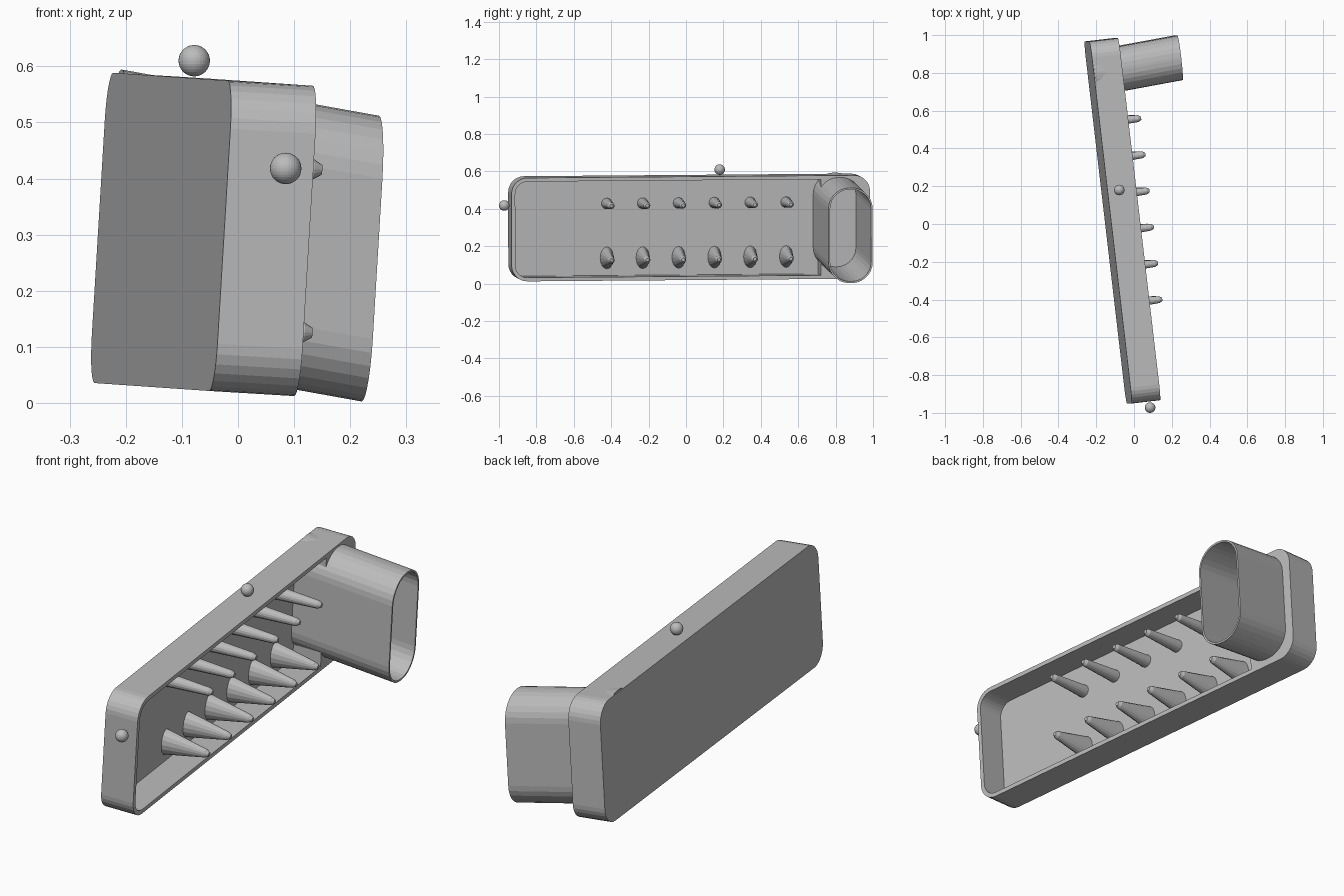
import bpy, bmesh, math
from mathutils import Vector, Matrix

if "Cube" in bpy.data.objects:
    bpy.data.objects.remove(bpy.data.objects["Cube"])

grey = bpy.data.materials.new("light_grey")
grey.diffuse_color = (0.5, 0.5, 0.5, 1)
grey.use_nodes = True
grey.node_tree.nodes["Principled BSDF"].inputs["Base Color"].default_value = grey.diffuse_color

# Leaning frame of the tray: length, height, depth (open side)
L = Vector((-0.116, 0.993, 0.008)).normalized()
H = Vector((0.06, 0.0, 0.998))
H = (H - L * H.dot(L)).normalized()
D = L.cross(H)
FRAME = Matrix((L, H, D)).transposed().to_4x4()
FRAME.translation = Vector((-0.137, 0.008, 0.305))


def rounded(l0, l1, h0, h1, radii, steps=7):
    """Rounded rectangle; radii for corners (+l+h, -l+h, -l-h, +l-h)."""
    pts = []
    corners = [(l1, h1, -1, -1), (l0, h1, 1, -1), (l0, h0, 1, 1), (l1, h0, -1, 1)]
    for i, ((l, h, sl, sh), r) in enumerate(zip(corners, radii)):
        n = steps if r else 0
        for k in range(n + 1):
            a = math.pi / 2 * (i + (k / n if n else 0))
            pts.append((l + sl * r + r * math.cos(a) if r else l,
                        h + sh * r + r * math.sin(a) if r else h))
    return pts


def loft(name, rings, helper=False):
    """Skin a list of rings of local points and cap both ends."""
    bm = bmesh.new()
    vs = [[bm.verts.new(FRAME @ Vector(p)) for p in ring] for ring in rings]
    n = len(vs[0])
    for a, b in zip(vs, vs[1:]):
        for i in range(n):
            j = (i + 1) % n
            bm.faces.new((a[i], a[j], b[j], b[i]))
    bm.faces.new(vs[0][::-1])
    bm.faces.new(vs[-1])
    bmesh.ops.recalc_face_normals(bm, faces=bm.faces)
    me = bpy.data.meshes.new(name)
    bm.to_mesh(me)
    bm.free()
    me.materials.append(grey)
    ob = bpy.data.objects.new(name, me)
    bpy.context.collection.objects.link(ob)
    ob.hide_render = helper
    if helper:
        ob.display_type = 'WIRE'
    return ob


def at(pts, d, c=(0, 0)):
    return [(l + c[0], h + c[1], d) for l, h in pts]


def cut(ob, cutter):
    mod = ob.modifiers.new("cut", 'BOOLEAN')
    mod.operation = 'DIFFERENCE'
    mod.solver = 'EXACT'
    mod.object = cutter


# Tray body with an open pocket
body = rounded(-0.965, 0.965, -0.277, 0.277, [0.085] * 4)
tray = loft("tray", [at(body, 0), at(body, 0.153)])
pocket = rounded(-0.945, 0.70, -0.257, 0.257, [0, 0.065, 0.065, 0])
cut(tray, loft("pocket_cutter", [at(pocket, 0.02), at(pocket, 0.3)], True))

# Slanted oval duct, hollow down to the tray back
inv = FRAME.inverted()
start = inv @ Vector((-0.225, 0.795, 0.34))
end = inv @ Vector((0.235, 0.88, 0.2575))


def oval(inset, t):
    c = start.lerp(end, t)
    w, h = 0.119 - inset, 0.255 - inset
    return at(rounded(-w, w, -h, h, [0.112 - inset] * 4), c.z, c)


loft("duct", [oval(0, 0.005), oval(0, 1), oval(0.009, 1), oval(0.009, 0.05)])
cut(tray, loft("duct_cutter", [oval(0.005, 0.04), oval(0.005, 1.1)], True))

# Two rows of tapered pegs: slim round upper row, wide oval lower row
for row, h, rl, rh in (("upper", 0.128, 0.03, 0.03), ("lower", -0.163, 0.037, 0.06)):
    for i in range(6):
        l = -0.436 + 0.193 * i
        rings = []
        for d, a, b in ((0.015, rl, rh), (0.215, 0.018, 0.018), (0.23, 0.009, 0.009)):
            rings.append([(l + a * math.cos(k * math.pi / 8),
                           h + b * math.sin(k * math.pi / 8), d) for k in range(16)])
        loft(f"{row}_peg_{i + 1}", rings)

# Small balls beside the top and the near end
for name, pos in (("top_ball", (-0.078, 0.18, 0.61)), ("end_ball", (0.085, -0.972, 0.418))):
    bpy.ops.mesh.primitive_uv_sphere_add(segments=32, ring_count=16, radius=0.028, location=pos)
    ball = bpy.context.object
    ball.name = name
    ball.data.materials.append(grey)
